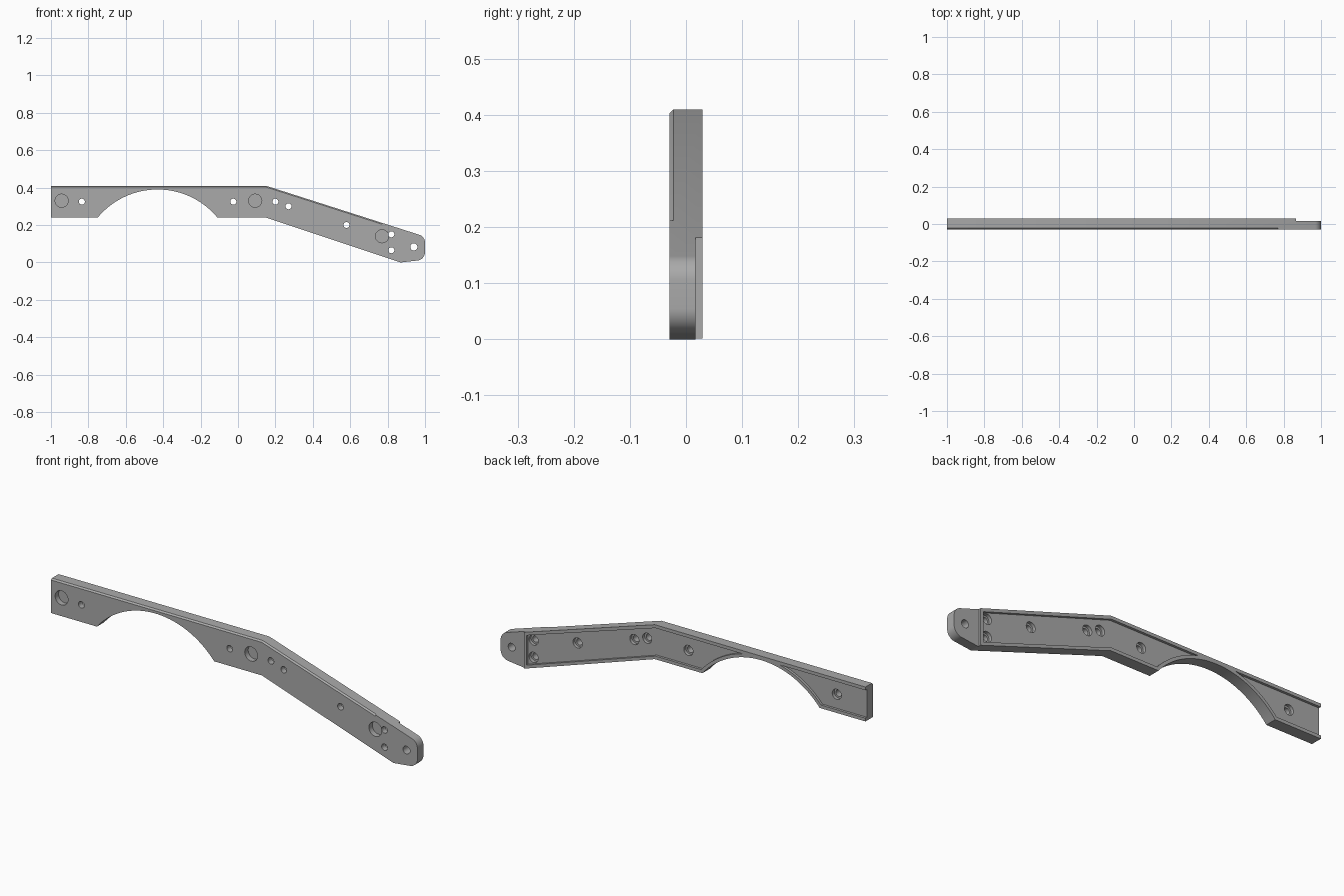
import bpy, bmesh, math
from mathutils import Vector

if "Cube" in bpy.data.objects:
    bpy.data.objects.remove(bpy.data.objects["Cube"], do_unlink=True)

FRONT, BACK, FLOOR = -0.029, 0.029, 0.017
ARC_X, ARC_Z, ARC_R = -0.43, -0.026, 0.416
RIM = 0.016

grey = bpy.data.materials.new("matte grey")
grey.use_nodes = True
grey.diffuse_color = (0.4, 0.4, 0.4, 1)
grey.node_tree.nodes["Principled BSDF"].inputs["Base Color"].default_value = grey.diffuse_color


def loft(name, sections):
    """Closed solid through rings of points that all have the same count."""
    bm = bmesh.new()
    rings = [[bm.verts.new(p) for p in s] for s in sections]
    n = len(rings[0])
    for a, b in zip(rings, rings[1:]):
        for i in range(n):
            j = (i + 1) % n
            bm.faces.new((a[i], a[j], b[j], b[i]))
    bm.faces.new(rings[0])
    bm.faces.new(rings[-1])
    bmesh.ops.recalc_face_normals(bm, faces=bm.faces)
    mesh = bpy.data.meshes.new(name)
    bm.to_mesh(mesh)
    bm.free()
    mesh.materials.append(grey)
    obj = bpy.data.objects.new(name, mesh)
    bpy.context.collection.objects.link(obj)
    return obj


def slab(name, outline, y0, y1):
    return loft(name, [[(x, y, z) for x, z in outline] for y in (y0, y1)])


def circle(x, z, r, n=32):
    return [(x + r * math.cos(i * math.tau / n), z + r * math.sin(i * math.tau / n))
            for i in range(n)]


def fillet(before, corner, after, r, steps=8):
    """Points of a round that replaces a corner."""
    p = Vector(corner)
    u = (Vector(before) - p).normalized()
    v = (Vector(after) - p).normalized()
    half = u.angle(v) / 2
    centre = p + (u + v).normalized() * (r / math.sin(half))
    start = p + u * (r / math.tan(half)) - centre
    end = p + v * (r / math.tan(half)) - centre
    return [tuple(centre + start.lerp(end, i / steps).normalized() * r)
            for i in range(steps + 1)]


def cut(target, cutter):
    cutter.hide_render = True
    mod = target.modifiers.new("cut", 'BOOLEAN')
    mod.operation, mod.solver, mod.object = 'DIFFERENCE', 'EXACT', cutter
    bpy.context.view_layer.objects.active = target
    bpy.ops.object.modifier_apply(modifier=mod.name)
    bpy.data.objects.remove(cutter, do_unlink=True)


def top_z(x):
    return 0.41 - 0.32 * max(0, x - 0.15)


def bottom_z(x):
    return 0.24 - 0.333 * max(0, x - 0.15)


# Side outline: straight arm, arched cut-out, bent arm with a rounded tip
spread = math.acos((0.24 - ARC_Z) / ARC_R)
arch = [(ARC_X + ARC_R * math.sin(a), ARC_Z + ARC_R * math.cos(a))
        for a in (spread * (i / 24 - 1) for i in range(49))]
heel, low, high, bend = (0.87, 0), (1, 0.015), (1, top_z(1)), (0.15, 0.41)
outline = [(-1, 0.24)] + arch + [(0.15, 0.24), heel]
outline += fillet(heel, low, high, 0.045) + fillet(low, high, bend, 0.045)
outline += [bend, (-1, 0.41)]
arm = slab("bracket_arm", outline, FRONT, BACK)

# Thinner tip
cut(arm, slab("tip_cutter", [(0.865, -1), (1.1, -1), (1.1, 1), (0.865, 1)], FLOOR, 0.1))

# Recess in the back, open at the straight end, with a rim around the arch
pocket = slab("pocket_cutter", [
    (-1.1, 0.24 + RIM), (0.147, 0.24 + RIM), (0.85, bottom_z(0.85) + RIM),
    (0.85, top_z(0.85) - RIM), (0.147, 0.41 - RIM), (-1.1, 0.41 - RIM)], FLOOR, 0.1)
cut(pocket, slab("arch_rim", circle(ARC_X, ARC_Z, ARC_R + RIM, 128), -0.2, 0.2))
cut(arm, pocket)

# Chamfer along the front top edge
e, c = 0.01, 0.007
cut(arm, loft("chamfer_cutter", [
    [(x, FRONT - e, top_z(x) - c - e), (x, FRONT + c + e, top_z(x) + e),
     (x, FRONT - e, top_z(x) + e)] for x in (-1.1, 0.15, 0.77)]))

# Screw holes, counterbored from the back
screws = [(-0.835, 0.325), (-0.025, 0.325), (0.2, 0.325), (0.27, 0.3),
          (0.58, 0.2), (0.82, 0.15), (0.82, 0.065)]
for x, z in screws:
    cut(arm, slab("screw_cutter", circle(x, z, 0.016), -0.1, 0.1))
    cut(arm, slab("counterbore_cutter", circle(x, z, 0.025), 0.001, 0.1))
cut(arm, slab("tip_hole_cutter", circle(0.94, 0.083, 0.019), -0.1, 0.1))

# Blind round sockets in the front
for x, z in [(-0.943, 0.33), (0.092, 0.33), (0.77, 0.14)]:
    cut(arm, slab("socket_cutter", circle(x, z, 0.035, 40), -0.1, -0.002))

bpy.ops.object.select_all(action='DESELECT')
arm.select_set(True)
bpy.context.view_layer.objects.active = arm
bpy.ops.object.shade_smooth_by_angle(angle=math.radians(25))
